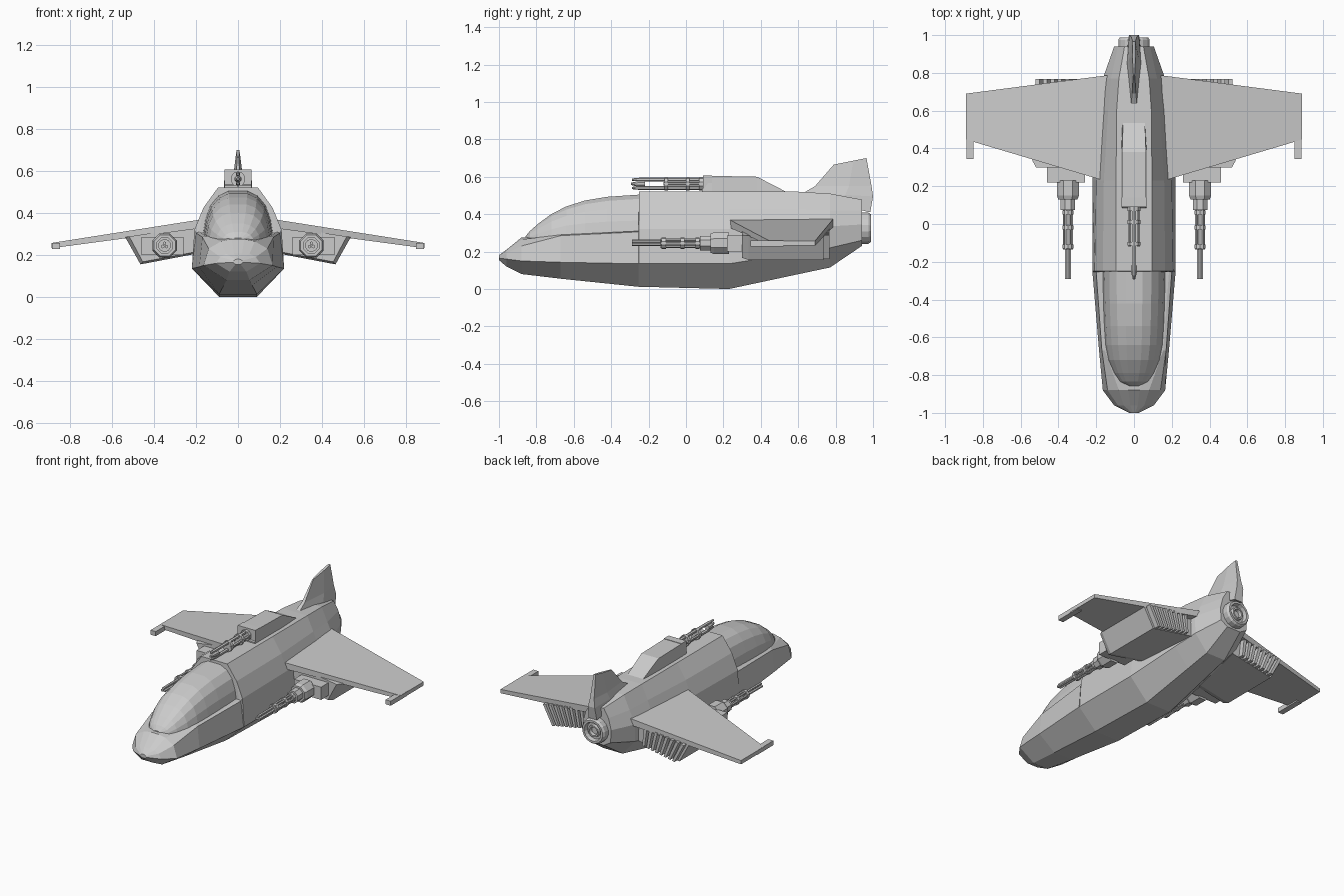
import bpy, bmesh, math

if "Cube" in bpy.data.objects:
    bpy.data.objects.remove(bpy.data.objects["Cube"])


def build(name, lofts, mirror=False):
    """Make one object from lofts; each loft is a list of equal-length rings of 3D points."""
    bm = bmesh.new()
    for rings in lofts:
        vs = [[bm.verts.new(p) for p in ring] for ring in rings]
        n = len(vs[0])
        for a, b in zip(vs, vs[1:]):
            for i in range(n):
                j = (i + 1) % n
                bm.faces.new((a[i], a[j], b[j], b[i]))
        bm.faces.new(vs[0])
        bm.faces.new(vs[-1][::-1])
    bmesh.ops.recalc_face_normals(bm, faces=bm.faces)
    me = bpy.data.meshes.new(name)
    bm.to_mesh(me)
    bm.free()
    ob = bpy.data.objects.new(name, me)
    bpy.context.collection.objects.link(ob)
    if mirror:
        ob.modifiers.new("Mirror", 'MIRROR')
    return ob


def section(y, half):
    """Symmetric ring from right-hand (x, z) points, bottom to top."""
    return [(x, y, z) for x, z in half] + [(-x, y, z) for x, z in half[::-1]]


def prism(poly, y0, y1):
    return [[(x, y, z) for x, z in poly] for y in (y0, y1)]


def box(x0, x1, y0, y1, z0, z1):
    return prism([(x0, z0), (x1, z0), (x1, z1), (x0, z1)], y0, y1)


def tube(x, z, prof, n=12):
    """Turned shape along y from (y, radius) pairs."""
    ang = [math.tau * (i + 0.5) / n for i in range(n)]
    return [[(x + r * math.cos(a), y, z + r * math.sin(a)) for a in ang] for y, r in prof]


# Fuselage: bottom, chine, sill, shoulder, roof at each station
stations = [
    (-1.0, [(.012, .155), (.025, .165), (.02, .173), (.012, .178), (.006, .18)]),
    (-.96, [(.04, .12), (.105, .16), (.085, .19), (.055, .205), (.02, .21)]),
    (-.88, [(.055, .08), (.165, .15), (.14, .23), (.08, .265), (.03, .275)]),
    (-.67, [(.068, .055), (.185, .143), (.17, .285), (.155, .29), (.09, .29)]),
    (-.255, [(.09, .012), (.22, .135), (.2, .305), (.185, .31), (.09, .31)]),
    (-.25, [(.09, .012), (.22, .135), (.208, .32), (.165, .425), (.095, .522)]),
    (.23, [(.09, 0), (.22, .135), (.2, .32), (.16, .425), (.095, .522)]),
    (.6, [(.076, .079), (.18, .193), (.176, .33), (.137, .425), (.092, .52)]),
    (.77, [(.07, .115), (.16, .22), (.165, .335), (.122, .42), (.08, .51)]),
    (.94, [(.05, .23), (.1, .26), (.105, .345), (.085, .42), (.05, .478)]),
]
build("fuselage", [[section(y, h) for y, h in stations]])

# Faceted canopy: y, half width, crown height, sill height
arch = [(1, -.04), (1, .02), (.94, .32), (.79, .66), (.56, .88), (.27, .99)]
spans = [(-.858, .03, .282, .265), (-.835, .075, .31, .265), (-.79, .105, .35, .27),
         (-.72, .135, .402, .28), (-.64, .15, .443, .29), (-.54, .157, .475, .293),
         (-.42, .162, .495, .297), (-.245, .166, .507, .3)]
build("canopy", [[section(y, [(w * a, b + (t - b) * v) for a, v in arch])
                  for y, w, t, b in spans]])

# Wings with tip rails
wing = [[(x, y0, t), (x, y1, t), (x, y1, b), (x, y0, b)] for x, y0, y1, t, b in
        [(.12, .218, .79, .378, .335), (.89, .447, .69, .257, .232)]]
build("wings", [wing], True)
build("wing_tip_rails", [box(.85, .888, .345, .52, .228, .258)], True)

# Engine pods slung under the wings, slatted at the back
corners = [(.15, .345), (.15, .215), (.465, .155), (.538, .285)]


def pod_point(u, v):
    (a, b), (c, d), (e, f), (g, h) = corners
    return tuple((1 - v) * ((1 - u) * p + u * q) + v * ((1 - u) * r + u * s)
                 for p, q, r, s in ((a, g, c, e), (b, h, d, f)))


def pod_quad(u0, u1, v0, v1):
    return [pod_point(u, v) for u, v in ((u0, v0), (u0, v1), (u1, v1), (u1, v0))]


pod = [[(x, y, z) for x, z in pod_quad(0, u, 0, v)]
       for y, u, v in ((.3, .95, .93), (.335, 1, 1), (.735, 1, 1))]
slats = [prism(pod_quad(.2 + .1 * i, .255 + .1 * i, 0, .98), .73, .768) for i in range(8)]
build("engine_pods", [pod], True)
build("pod_exhaust_slats", slats, True)


# Rotary cannons under the wings
gx, gz = .35, .245
mount = [box(gx - .09, gx + .11, .22, .34, .2, .285),
         tube(gx, gz, [(.13, .055), (.15, .063), (.23, .063)], 8),
         tube(gx, gz, [(.075, .042), (.14, .042)], 8)]
build("cannon_mounts", mount, True)
barrels = []
for i in range(6):
    a = math.tau * i / 6
    barrels.append(tube(gx + .02 * math.cos(a), gz + .02 * math.sin(a),
                        [(-.135, .008), (.09, .008)], 6))
for i in range(3):
    a = math.tau * i / 3 + math.pi / 2
    barrels.append(tube(gx + .01 * math.cos(a), gz + .01 * math.sin(a),
                        [(-.29, .009), (-.12, .009)], 6))
for y in (-.13, -.03, .05):
    barrels.append(tube(gx, gz, [(y, .031), (y + .022, .031)], 10))
build("cannon_barrels", barrels, True)

# Dorsal gun housing, tapering to the rear
side = [(.085, .53), (.14, .605), (.38, .6), (.535, .52)]
build("dorsal_housing", [[[(-w, y, .505), (w, y, .505), (w * .93, y, z), (-w * .93, y, z)]
                          for (y, z), w in zip(side, (.068, .068, .068, .062))]])
top_gun = [box(-.065, .065, .09, .14, .515, .608)]
for z in (.54, .585):
    top_gun.append(tube(0, z, [(-.29, .006), (-.24, .011), (.1, .011)], 6))
for x in (-.024, .024):
    top_gun.append(tube(x, .562, [(-.12, .009), (.1, .009)], 6))
top_gun.append(tube(0, .562, [(-.295, .006), (-.25, .018), (-.22, .018)], 8))
for y in (-.115, .0, .07):
    top_gun.append(tube(0, .562, [(y, .036), (y + .02, .036)], 10))
build("dorsal_gun", top_gun)


# Tail fin: diamond-section rings from base to tip
def fin_ring(front, back, w, wb):
    (y0, z0), (y1, z1) = front, back
    ym, zm = y0 + .6 * (y1 - y0), z0 + .6 * (z1 - z0)
    return [(-w * .4, y0, z0), (w * .4, y0, z0), (w, ym, zm),
            (wb, y1, z1), (-wb, y1, z1), (-w, ym, zm)]


build("tail_fin", [[fin_ring((.63, .49), (.985, .41), .042, .03),
                    fin_ring((.63, .515), (1.0, .495), .036, .025),
                    fin_ring((.69, .55), (.992, .55), .026, .015),
                    fin_ring((.79, .665), (.965, .7), .009, .007)]])

# Rear nozzle with stepped bore
build("rear_nozzle", [tube(0, .325, [(.9, .085), (.975, .085), (.988, .076), (.988, .062),
                                     (.962, .056), (.962, .042), (.98, .038), (.98, .028),
                                     (.96, .024)], 16)])
